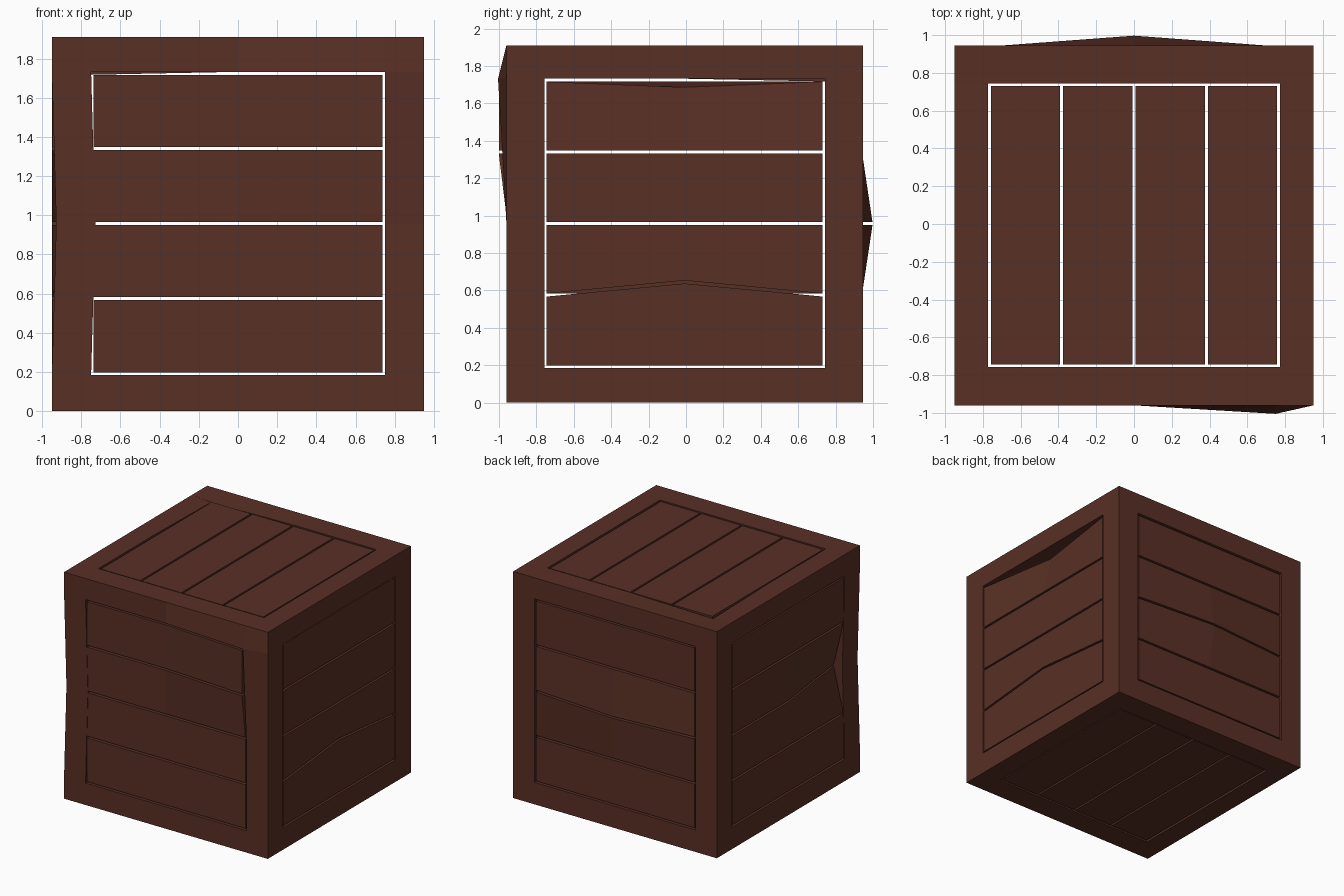
import bpy, bmesh
from mathutils import Vector

if "Cube" in bpy.data.objects:
    bpy.data.objects.remove(bpy.data.objects["Cube"])

wood = bpy.data.materials.new("dark brown wood")
wood.diffuse_color = (0.098, 0.029, 0.018, 1)
wood.use_nodes = True
wood.node_tree.nodes["Principled BSDF"].inputs["Base Color"].default_value = wood.diffuse_color

YC, HX, HY, H = -0.007, 0.95, 0.953, 1.91     # y centre, half sizes, height
INNER, PL = 0.75, 0.738                       # frame opening, plank half length
ZLO, ZHI, ZM = 0.185, 1.732, 0.957            # side openings and mid height
THICK, RECESS, GAP = 0.15, 0.004, 0.008

# Dents and warps: box minimum, box maximum, displacement
DENTS = [
    ((0.70, -1.1, 1.30), (0.80, -0.90, 1.78), (0, -0.045, 0)),       # front bulge
    ((-0.05, 0.90, 0.90), (0.05, 1.1, 1.0), (0, 0.055, 0)),          # back bulge
    ((-1.1, -1.1, 0.90), (-0.745, -0.752, 1.0), (0.022, 0, 0)),      # bent corner post
    ((-1.1, -0.752, 0.90), (-0.90, -0.70, 1.0), (0.09, 0, 0)),       # left plank ends
    ((0.90, -0.05, 1.70), (1.1, 0.05, 1.725), (-0.08, 0, -0.03)),    # right top plank
    ((0.75, -0.05, 0.55), (1.1, 0.05, 0.60), (0, 0, 0.07)),          # right warped gap
    ((-0.80, 0.74, 1.70), (-0.70, 0.80, 2.0), (0, 0, -0.015)),       # top corner nick
]


def board(name, lo, hi, axis, cuts):
    """Box between two corners, cut across its length, then dented."""
    lo, hi = [min(a, b) for a, b in zip(lo, hi)], [max(a, b) for a, b in zip(lo, hi)]
    bm = bmesh.new()
    bmesh.ops.create_cube(bm, size=1)
    for v in bm.verts:
        v.co = Vector([lo[i] if v.co[i] < 0 else hi[i] for i in range(3)])
    normal = Vector([float(i == axis) for i in range(3)])
    for c in cuts:
        bmesh.ops.bisect_plane(bm, geom=bm.verts[:] + bm.edges[:] + bm.faces[:],
                               plane_co=normal * c, plane_no=normal)
    for v in bm.verts:
        p = v.co.copy()
        for a, b, d in DENTS:
            if all(a[i] <= p[i] <= b[i] for i in range(3)):
                v.co += Vector(d)
    bmesh.ops.recalc_face_normals(bm, faces=bm.faces[:])
    me = bpy.data.meshes.new(name)
    bm.to_mesh(me)
    bm.free()
    me.materials.append(wood)
    bpy.context.collection.objects.link(bpy.data.objects.new(name, me))


# Corner posts
for sx in (-1, 1):
    for sy in (-1, 1):
        board("corner_post", (sx * INNER, YC + sy * INNER, 0),
              (sx * HX, YC + sy * HY, H), 2, (ZLO, ZM, ZHI))

# Horizontal rails, bottom and top
for z0, z1 in ((0, ZLO), (ZHI, H)):
    for s in (-1, 1):
        board("cross_rail", (-INNER, YC + s * INNER, z0),
              (INNER, YC + s * HY, z1), 0, (0,))
        board("side_rail", (s * 0.772, YC - INNER, z0),
              (s * HX, YC + INNER, z1), 1, (YC,))

# Side planks, four to each wall
zs = [0.19, 0.575, 0.957, 1.341, 1.724]
for a, b in zip(zs, zs[1:]):
    for s in (-1, 1):
        y = YC + s * (HY - RECESS)
        board("front_plank" if s < 0 else "back_plank",
              (-PL, y - s * THICK, a + GAP), (PL, y, b - GAP), 0, (0,))
        x = s * (HX - RECESS)
        board("left_plank" if s < 0 else "right_plank",
              (x - s * THICK, YC - PL, a + GAP), (x, YC + PL, b - GAP), 1, (YC,))

# Lid and floor planks
xs = [-0.765, -0.383, 0, 0.383, 0.765]
for a, b in zip(xs, xs[1:]):
    board("lid_plank", (a + GAP, YC - PL, H - RECESS - THICK),
          (b - GAP, YC + PL, H - RECESS), 1, (YC,))
    board("floor_plank", (a + GAP, YC - PL, RECESS),
          (b - GAP, YC + PL, RECESS + THICK), 1, (YC,))
